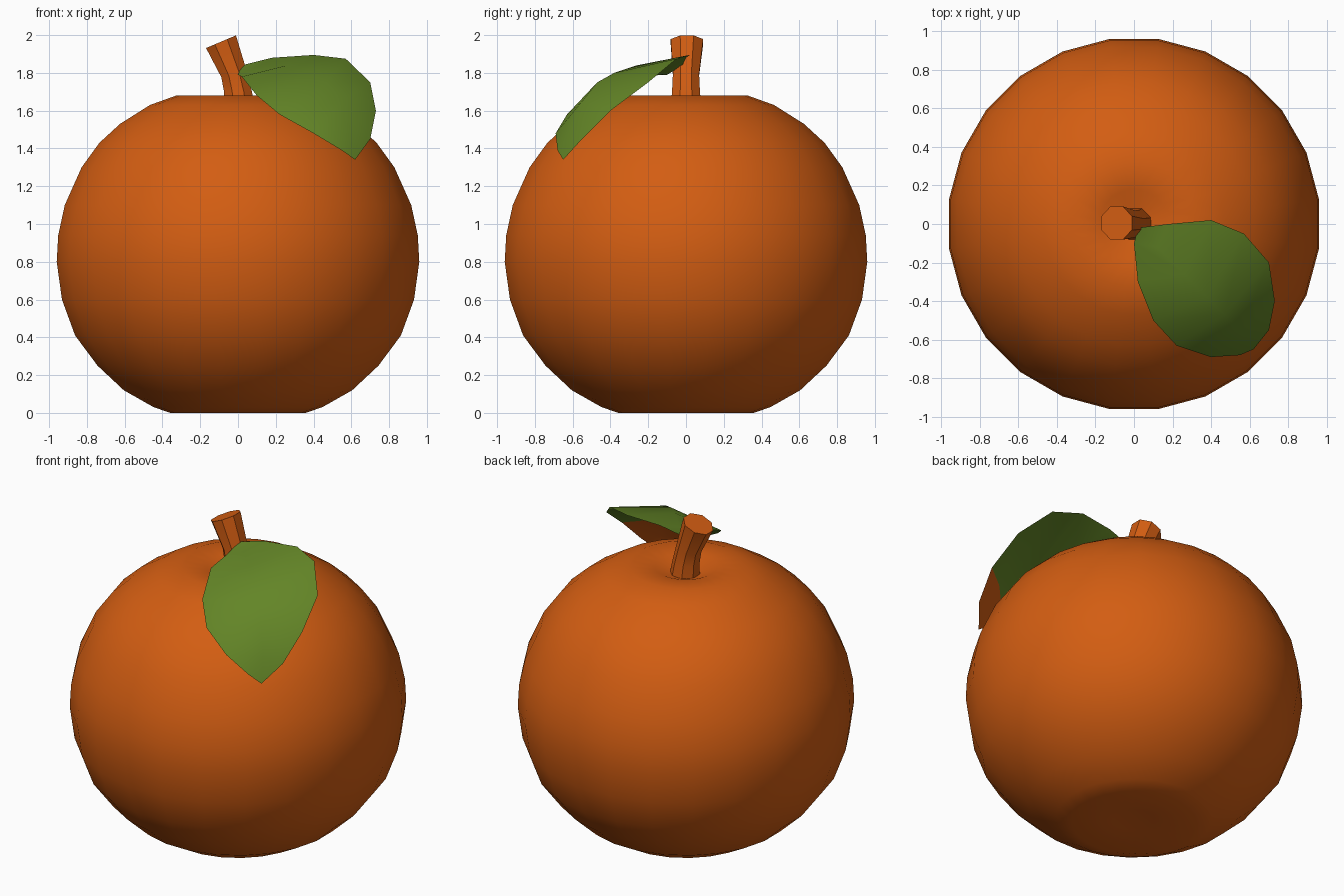
import bpy, bmesh, math
from mathutils import Vector

cube = bpy.data.objects.get("Cube")
if cube:
    bpy.data.objects.remove(cube, do_unlink=True)


def material(name, color):
    mat = bpy.data.materials.new(name)
    mat.use_nodes = True
    mat.diffuse_color = color
    mat.node_tree.nodes["Principled BSDF"].inputs["Base Color"].default_value = color
    return mat


orange = material("orange peel", (0.65, 0.11, 0.006, 1))
green = material("leaf green", (0.125, 0.235, 0.02, 1))


def finish(name, bm, mats, angle):
    bmesh.ops.recalc_face_normals(bm, faces=bm.faces)
    mesh = bpy.data.meshes.new(name)
    bm.to_mesh(mesh)
    bm.free()
    for mat in mats:
        mesh.materials.append(mat)
    obj = bpy.data.objects.new(name, mesh)
    bpy.context.collection.objects.link(obj)
    bpy.ops.object.select_all(action="DESELECT")
    obj.select_set(True)
    bpy.context.view_layer.objects.active = obj
    bpy.ops.object.shade_smooth_by_angle(angle=math.radians(angle))
    return obj


def loft(bm, rings):
    """Bridge closed rings of points and cap both ends."""
    rows = [[bm.verts.new(p) for p in ring] for ring in rings]
    count = len(rows[0])
    for low, high in zip(rows, rows[1:]):
        for i in range(count):
            j = (i + 1) % count
            bm.faces.new((low[i], low[j], high[j], high[i]))
    bm.faces.new(rows[0])
    bm.faces.new(rows[-1])


def ring(center, radius, sides, tilt=0.0):
    """Circle of points, tilted about the y axis."""
    points = []
    for i in range(sides):
        a = 2 * math.pi * (i + 0.5) / sides
        x, y = radius * math.cos(a), radius * math.sin(a)
        points.append(Vector(center) + Vector((x * math.cos(tilt), y, x * math.sin(tilt))))
    return points


# Fruit body: squashed sphere with a dimple at the top and a flat base
profile = [(0.12, 0.02), (0.36, 0.0), (0.45, 0.03), (0.61, 0.12), (0.75, 0.25),
           (0.87, 0.41), (0.94, 0.6), (0.968, 0.8), (0.96, 0.94), (0.925, 1.1),
           (0.835, 1.3), (0.74, 1.43), (0.63, 1.53), (0.47, 1.63),
           (0.33, 1.68), (0.18, 1.67), (0.06, 1.62)]
bm = bmesh.new()
loft(bm, [ring((0, 0, z), r, 24) for r, z in profile])
finish("fruit_body", bm, [orange], 60)

# Stem: short bent stub with a slanted end
bm = bmesh.new()
loft(bm, [ring((0.01, 0, 1.6), 0.09, 8),
          ring((0, 0, 1.7), 0.08, 8),
          ring((-0.02, 0, 1.79), 0.075, 8, 0.2),
          ring((-0.09, 0.005, 1.965), 0.093, 8, 0.4)])
finish("stem", bm, [orange], 40)

# Leaf: two lobes folded along a midrib; each row is near edge, rib, far edge
base, tip = Vector((0.02, -0.02, 1.84)), Vector((0.62, -0.65, 1.34))
rows = [((0, -0.1, 1.79), (0.12, -0.12, 1.84), (0.18, 0, 1.88)),
        ((0.02, -0.3, 1.78), (0.26, -0.26, 1.84), (0.4, 0.02, 1.895)),
        ((0.1, -0.5, 1.68), (0.38, -0.38, 1.8), (0.57, -0.05, 1.875)),
        ((0.22, -0.63, 1.58), (0.47, -0.47, 1.75), (0.7, -0.2, 1.75)),
        ((0.4, -0.69, 1.48), (0.55, -0.55, 1.65), (0.73, -0.4, 1.6)),
        ((0.55, -0.68, 1.39), (0.6, -0.61, 1.49), (0.7, -0.55, 1.45))]
bm = bmesh.new()
start, end = bm.verts.new(base), bm.verts.new(tip)
near = [bm.verts.new(r[0]) for r in rows]
far = [bm.verts.new(r[2]) for r in rows]
for side, drop in enumerate((0, 0.035)):
    rib = [bm.verts.new(Vector(r[1]) - Vector((0, 0, drop))) for r in rows]
    for edge in (near, far):
        line_a = [start] + edge + [end]
        line_b = [start] + rib + [end]
        for i in range(len(rows) + 1):
            corners = dict.fromkeys((line_a[i], line_a[i + 1], line_b[i + 1], line_b[i]))
            face = bm.faces.new(list(corners))
            # The underside of the tip takes the peel colour
            face.material_index = int(side == 1 and i >= 5)
finish("leaf", bm, [green, orange], 50)
